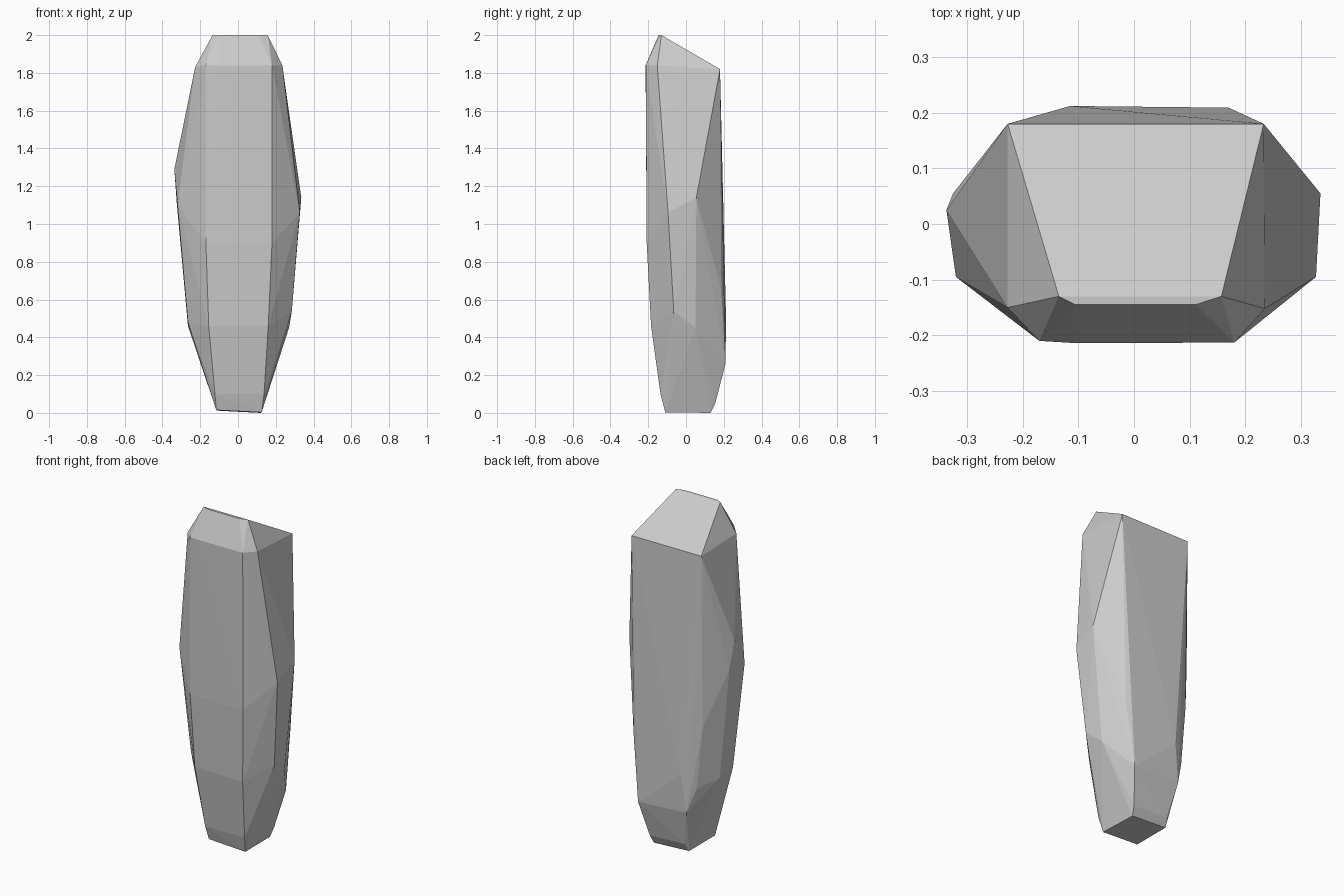
import bpy, bmesh

# Horizontal rings of corner points of a faceted crystal-like stone, (x, y, z)
crown = [(-.105, -.145, 2.0), (.11, -.145, 2.0), (-.135, -.13, 2.0), (.157, -.13, 2.0),
         (-.227, .18, 1.82), (.233, .18, 1.82)]
shoulder = [(-.17, -.21, 1.84), (.18, -.213, 1.84), (-.105, -.214, 1.84),
            (-.227, -.15, 1.83), (.235, -.152, 1.84)]
waist = [(-.17, -.208, .9), (.18, -.208, .9),
         (.335, .055, 1.14), (.327, -.095, 1.06),
         (-.337, .025, 1.29), (-.325, .055, 1.12), (-.32, -.095, 1.1),
         (-.225, .165, .79)]
lower = [(-.155, -.185, .46), (.16, -.185, .46),
         (.285, -.065, .54), (.27, .05, .45),
         (-.265, -.065, .48), (-.265, .06, .46),
         (.215, .187, .65), (-.19, .17, .42),
         (-.115, .212, .5), (.17, .209, .26), (-.143, .2, .275)]
foot = [(-.122, -.135, .1), (.138, -.135, .1), (.13, .155, .05), (-.1, .155, .06),
        (-.115, -.11, .015), (.125, -.11, .003), (.12, .13, .0), (-.112, .13, .012)]

# Wrap the rings in one flat-faced skin
bm = bmesh.new()
for ring in (crown, shoulder, waist, lower, foot):
    for p in ring:
        bm.verts.new(p)
result = bmesh.ops.convex_hull(bm, input=bm.verts[:])
inner = [v for v in result["geom_interior"] if isinstance(v, bmesh.types.BMVert)]
bmesh.ops.delete(bm, geom=inner, context='VERTS')
bmesh.ops.recalc_face_normals(bm, faces=bm.faces[:])
mesh = bpy.data.meshes.new("standing_stone")
bm.to_mesh(mesh)
bm.free()
stone = bpy.data.objects.new("standing_stone", mesh)
bpy.context.collection.objects.link(stone)
